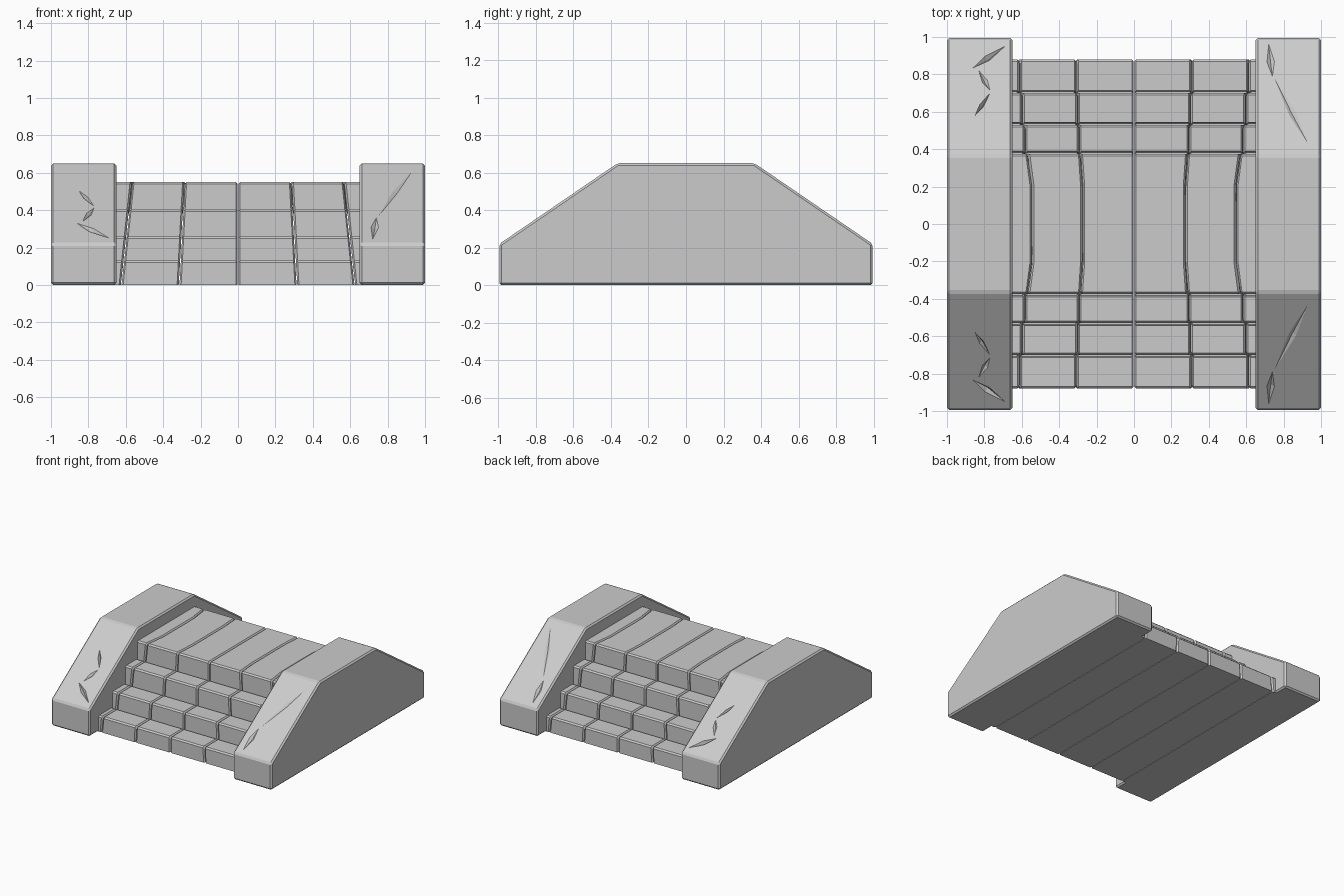
import bpy, bmesh
from mathutils import Vector

if "Cube" in bpy.data.objects:
    bpy.data.objects.remove(bpy.data.objects["Cube"])

# (half depth, top height) of each step, bottom to top
STEPS = [(0.88, 0.13), (0.70, 0.26), (0.53, 0.405), (0.375, 0.55)]
JOINTS = [-0.72, -0.625, -0.315, 0, 0.315, 0.625, 0.72]
C = 0.011  # chamfer along the stone joints


def make_object(name, bm):
    bmesh.ops.recalc_face_normals(bm, faces=bm.faces)
    me = bpy.data.meshes.new(name)
    bm.to_mesh(me)
    bm.free()
    ob = bpy.data.objects.new(name, me)
    bpy.context.collection.objects.link(ob)
    return ob


def loft(name, sections):
    bm = bmesh.new()
    rings = [[bm.verts.new(p) for p in s] for s in sections]
    n = len(rings[0])
    for a, b in zip(rings, rings[1:]):
        for i in range(n):
            j = (i + 1) % n
            bm.faces.new((a[i], a[j], b[j], b[i]))
    bm.faces.new(rings[0])
    bm.faces.new(rings[-1])
    return make_object(name, bm)


# Staircase profile with chamfered nosings and a notch under each riser
def stair_profile():
    half, low = [], 0
    for i, (d, top) in enumerate(STEPS):
        half += [(d, low), (d, top - C), (d - C, top)]
        if i < 3:
            nd = STEPS[i + 1][0]
            half += [(nd + 0.014, top), (nd + 0.008, top - 0.02), (nd, top - 0.02)]
            low = top
    half += [(0.2, 0.55)]
    return [(-y, z) for y, z in half] + [(y, z) for y, z in reversed(half)]


# Joints lean toward the middle as the steps rise
def joint_x(base, y, z):
    if abs(base) > 0.7:
        return base
    f = 1 - 0.17 * z
    if abs(y) < 0.25 and z > 0.5:
        f -= 0.035
    return base * f


def stone_column(name, left, right):
    prof = stair_profile()
    sections = []
    for base, shift, inset in ((left, 0.002, C), (left, C, 0),
                               (right, -C, 0), (right, -0.002, C)):
        ring = []
        for y, z in prof:
            iy = y - inset * (1 if y > 0 else -1) if abs(y) > 0.25 else y
            ring.append((joint_x(base, y, z) + shift, iy, max(0, z - inset)))
        sections.append(ring)
    loft(name, sections)


for i in range(6):
    stone_column("step_stones_%d" % (i + 1), JOINTS[i], JOINTS[i + 1])


# Sloped side walls
def wall_top(y):
    return min(0.65, 0.22 + (0.995 - abs(y)) * 0.43 / 0.63)


def side_wall(name, x0, x1):
    prof = [(-0.995, 0), (-0.995, 0.22), (-0.365, 0.65),
            (0.365, 0.65), (0.995, 0.22), (0.995, 0)]
    ob = loft(name, [[(x, y, z) for y, z in prof] for x in (x0, x1)])
    bev = ob.modifiers.new("worn_edges", 'BEVEL')
    bev.width = 0.012
    bev.segments = 1
    bev.limit_method = 'ANGLE'
    return ob


# Cracks: spindle-shaped cutters lying on the slope, mirrored front to back
def crack_cutter(name, cracks):
    bm = bmesh.new()
    for sy in (1, -1):
        for xa, ya, xb, yb, width, depth in cracks:
            a = Vector((xa, sy * ya, wall_top(ya)))
            b = Vector((xb, sy * yb, wall_top(yb)))
            mid = a.lerp(b, 0.45)
            up = Vector((0, sy * 0.564, 0.826))
            side = (b - a).cross(up).normalized() * width
            ps = [a, b, mid + side, mid - side, mid + up * depth, mid - up * depth]
            v = [bm.verts.new(p) for p in ps]
            bmesh.ops.convex_hull(bm, input=v)
    ob = make_object(name, bm)
    ob.hide_render = True
    ob.hide_set(True)
    return ob


def cut(ob, cutter):
    m = ob.modifiers.new("cracks", 'BOOLEAN')
    m.operation = 'DIFFERENCE'
    m.solver = 'EXACT'
    m.object = cutter


cut(side_wall("left_wall", -1, -0.65),
    crack_cutter("left_crack_cutter", [(-0.85, 0.58, -0.77, 0.70, 0.012, 0.025),
                                       (-0.77, 0.715, -0.83, 0.82, 0.015, 0.015),
                                       (-0.86, 0.835, -0.69, 0.95, 0.018, 0.025)]))
cut(side_wall("right_wall", 0.65, 1),
    crack_cutter("right_crack_cutter", [(0.93, 0.43, 0.75, 0.78, 0.02, 0.012),
                                        (0.74, 0.79, 0.72, 0.96, 0.02, 0.015)]))
